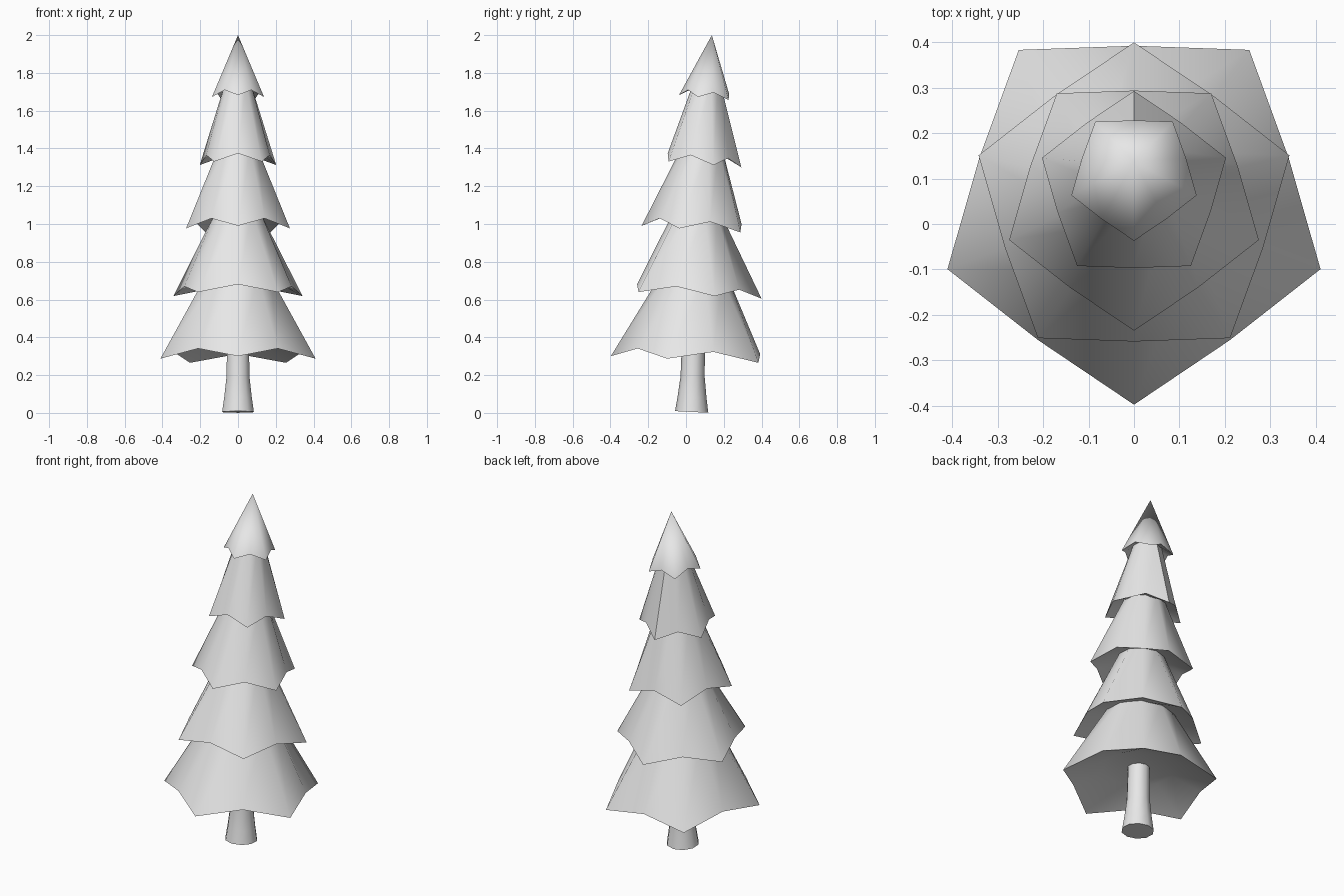
import bpy, bmesh, math
from math import sin, cos, pi

old = bpy.data.objects.get("Cube")
if old:
    bpy.data.objects.remove(old)

grey = bpy.data.materials.new("light grey")
grey.use_nodes = True
grey.diffuse_color = (0.8, 0.8, 0.8, 1)
grey.node_tree.nodes["Principled BSDF"].inputs["Base Color"].default_value = (0.8, 0.8, 0.8, 1)


def finish(name, bm, angle):
    bmesh.ops.recalc_face_normals(bm, faces=bm.faces)
    mesh = bpy.data.meshes.new(name)
    bm.to_mesh(mesh)
    bm.free()
    mesh.materials.append(grey)
    obj = bpy.data.objects.new(name, mesh)
    bpy.context.collection.objects.link(obj)
    bpy.ops.object.select_all(action='DESELECT')
    obj.select_set(True)
    bpy.context.view_layer.objects.active = obj
    bpy.ops.object.shade_smooth_by_angle(angle=math.radians(angle))
    return obj


def ring(bm, y, points, tilt, start):
    """Closed ring of vertices from (radius, height) pairs, leaning along y."""
    verts = []
    for i, (r, z) in enumerate(points):
        a = start + 2 * pi * i / len(points)
        verts.append(bm.verts.new((r * cos(a), y + r * sin(a), z + tilt * r * sin(a))))
    return verts


def bridge(bm, low, high):
    n = len(low)
    for i in range(n):
        j = (i + 1) % n
        bm.faces.new((low[i], low[j], high[j], high[i]))


def branch_tier(name, y, radius, tip_z, valley_z, tilt, top, facing):
    """Five-pointed skirt with a hollowed underside; facing is -1 front, 1 back."""
    bm = bmesh.new()
    start = facing * pi / 2
    rim = ring(bm, y, [(radius, tip_z), (radius * 0.83, valley_z)] * 5, tilt, start)
    top_r, top_y, top_z = top
    if top_r:
        crown = ring(bm, top_y, [(top_r, top_z)] * 10, tilt, start)
        bridge(bm, rim, crown)
        bm.faces.new(crown)
    else:
        apex = bm.verts.new((0, top_y, top_z))
        for i in range(10):
            bm.faces.new((rim[i], rim[(i + 1) % 10], apex))
    # Hollow underside
    inner = ring(bm, y, [(radius * 0.45, valley_z + radius * 0.14)] * 10, tilt, start)
    bridge(bm, inner, rim)
    bm.faces.new(inner)
    finish(name, bm, 50)


# Branch tiers, alternating the direction of the points
branch_tier("bottom_branches", 0.034, 0.432, 0.281, 0.328, -0.045, (0.18, 0.045, 0.72), -1)
branch_tier("lower_branches", 0.04, 0.36, 0.624, 0.665, -0.053, (0.125, 0.06, 1.06), 1)
branch_tier("middle_branches", 0.054, 0.289, 0.971, 1.017, -0.067, (0.108, 0.085, 1.40), -1)
branch_tier("upper_branches", 0.08, 0.213, 1.317, 1.36, -0.08, (0.07, 0.112, 1.75), 1)
branch_tier("top_branches", 0.108, 0.145, 1.668, 1.70, -0.1, (0, 0.137, 2.0), -1)

# Flared trunk
bm = bmesh.new()
sections = [(0.03, 0.088, 0.005), (0.032, 0.077, 0.08), (0.035, 0.064, 0.19), (0.04, 0.06, 0.42)]
loops = [ring(bm, y, [(r, z)] * 10, -0.05, pi / 2) for y, r, z in sections]
for low, high in zip(loops, loops[1:]):
    bridge(bm, low, high)
bm.faces.new(loops[0])
bm.faces.new(loops[-1])
finish("trunk", bm, 50)
